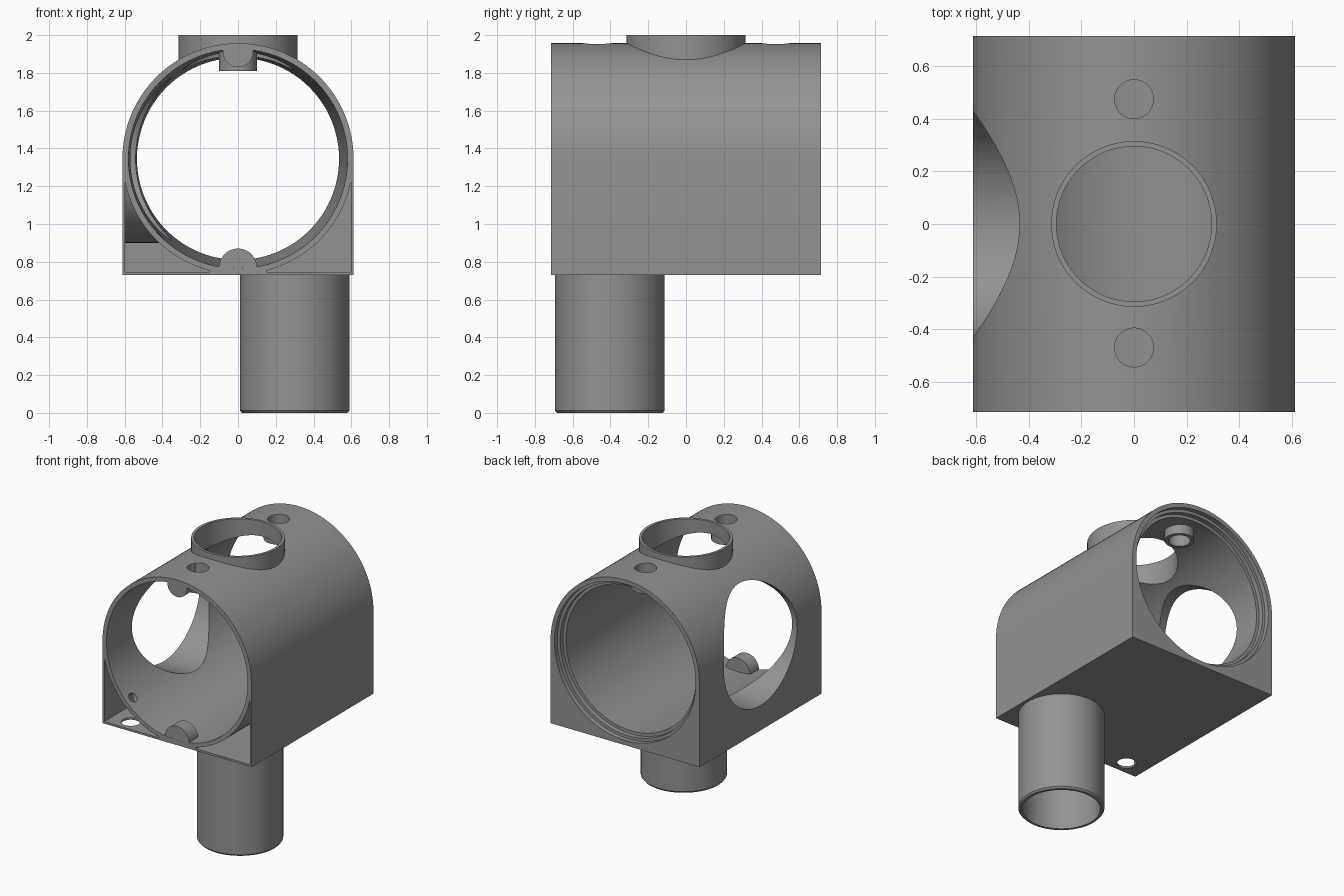
import bpy, bmesh, math
from mathutils import Matrix, Vector

if "Cube" in bpy.data.objects:
    bpy.data.objects.remove(bpy.data.objects["Cube"])

CZ = 1.345          # height of the bore axis
Y0, Y1 = -0.715, 0.715

grey = bpy.data.materials.new("mid grey")
grey.diffuse_color = (0.29, 0.29, 0.29, 1)
grey.use_nodes = True
grey.node_tree.nodes["Principled BSDF"].inputs["Base Color"].default_value = grey.diffuse_color


def finish(name, bm):
    bmesh.ops.remove_doubles(bm, verts=bm.verts, dist=1e-5)
    bmesh.ops.recalc_face_normals(bm, faces=bm.faces)
    me = bpy.data.meshes.new(name)
    bm.to_mesh(me)
    bm.free()
    me.materials.append(grey)
    ob = bpy.data.objects.new(name, me)
    bpy.context.collection.objects.link(ob)
    return ob


def lathe(name, profile, axis, center, n=96):
    """Spin (radius, offset) points around an axis through center."""
    rot = Vector((0, 0, 1)).rotation_difference(Vector(axis)).to_matrix()
    bm = bmesh.new()
    rings = []
    for r, t in profile:
        rings.append([bm.verts.new(rot @ Vector((r * math.cos(a), r * math.sin(a), t)) + Vector(center))
                      for a in (2 * math.pi * (i + 0.5) / n for i in range(n))])
    for a, b in zip(rings, rings[1:]):
        for i in range(n):
            j = (i + 1) % n
            bm.faces.new((a[i], a[j], b[j], b[i]))
    return finish(name, bm)


def rod(name, r, t0, t1, axis, center, n=96):
    return lathe(name, [(0, t0), (r, t0), (r, t1), (0, t1)], axis, center, n)


def extrude(name, pts, y0, y1):
    """Extrude an (x, z) outline along y."""
    bm = bmesh.new()
    f = bm.faces.new([bm.verts.new((x, y0, z)) for x, z in pts])
    res = bmesh.ops.extrude_face_region(bm, geom=[f])
    vs = [v for v in res["geom"] if isinstance(v, bmesh.types.BMVert)]
    bmesh.ops.translate(bm, verts=vs, vec=(0, y1 - y0, 0))
    return finish(name, bm)


def arc(r, cz, a0, a1, n):
    return [(r * math.cos(math.radians(a0 + (a1 - a0) * i / n)),
             cz + r * math.sin(math.radians(a0 + (a1 - a0) * i / n))) for i in range(n + 1)]


def combine(target, tool, op):
    m = target.modifiers.new(op, 'BOOLEAN')
    m.operation = op
    m.solver = 'EXACT'
    m.object = tool
    bpy.context.view_layer.objects.active = target
    bpy.ops.object.modifier_apply(modifier=m.name)
    bpy.data.objects.remove(tool)


def cut(target, tool):
    combine(target, tool, 'DIFFERENCE')


def add(target, tool):
    combine(target, tool, 'UNION')


# Arched housing with the collar on top
body = extrude("housing", arc(0.612, CZ, 0, 180, 64) + [(-0.612, 0.73), (0.612, 0.73)], Y0, Y1)
add(body, rod("collar", 0.315, 1.7, 2.0, (0, 0, 1), (0, 0, 0)))

# Deep pockets in the lower corners, leaving a sleeve round the side port
for s in (1, -1):
    a0 = -math.degrees(math.acos(0.598 / 0.61))
    a1 = -math.degrees(math.acos(0.15 / 0.61))
    pts = [(0.598, 0.745)] + arc(0.61, CZ, a0, a1, 24) + [(0.15, 0.745)]
    pocket = extrude("pocket", [(s * x, z) for x, z in pts], Y0 - 0.1, 0.69)
    if s < 0:
        cut(pocket, rod("sleeve", 0.445, -1, 0, (1, 0, 0), (0, 0, CZ)))
    cut(body, pocket)

# Tapered main bore with a stepped seat at the back
cut(body, lathe("bore", [(0, -0.8), (0.583, -0.8), (0.58, Y0), (0.535, 0.645), (0.558, 0.645),
                         (0.558, 0.68), (0.58, 0.68), (0.58, 0.8), (0, 0.8)], (0, 1, 0), (0, 0, CZ), 128))

# Side port and top opening
cut(body, rod("side_port", 0.43, -1, 0, (1, 0, 0), (0, 0, CZ)))
cut(body, rod("top_opening", 0.295, 1.4, 2.2, (0, 0, 1), (0, 0, 0)))

# Screw bosses under the roof
for y in (-0.47, 0.475):
    add(body, rod("boss", 0.1, 1.81, 1.92, (0, 0, 1), (0, y, 0), 48))
    cut(body, rod("boss_hole", 0.074, 1.7, 2.1, (0, 0, 1), (0, y, 0), 48))

# Round lugs at the front rim
add(body, extrude("lower_lug", arc(0.1, 0.77, 0, 180, 24) + [(-0.1, 0.738), (0.1, 0.738)], Y0 + 0.001, -0.61))
add(body, extrude("upper_lug", arc(0.08, 1.91, 180, 360, 24) + [(0.08, 1.935), (-0.08, 1.935)], Y0 + 0.001, -0.61))

# Wire holes in the left pocket: through the floor and into the bore
cut(body, rod("floor_hole", 0.065, 0.6, 0.8, (0, 0, 1), (-0.45, -0.615, 0), 40))
cut(body, rod("wall_hole", 0.035, 0.5, 0.68, (-0.72, 0, -0.694), (0, -0.64, CZ), 32))

# Hollow handle tube under the housing
handle = lathe("handle_tube", [(0, 0.732), (0.29, 0.732), (0.29, 0.012), (0.28, 0), (0.262, 0),
                               (0.262, 0.725), (0, 0.725)], (0, 0, 1), (0.3, -0.403, 0))

for ob in (body, handle):
    bpy.ops.object.select_all(action='DESELECT')
    ob.select_set(True)
    bpy.context.view_layer.objects.active = ob
    bpy.ops.object.shade_smooth_by_angle(angle=math.radians(30))
